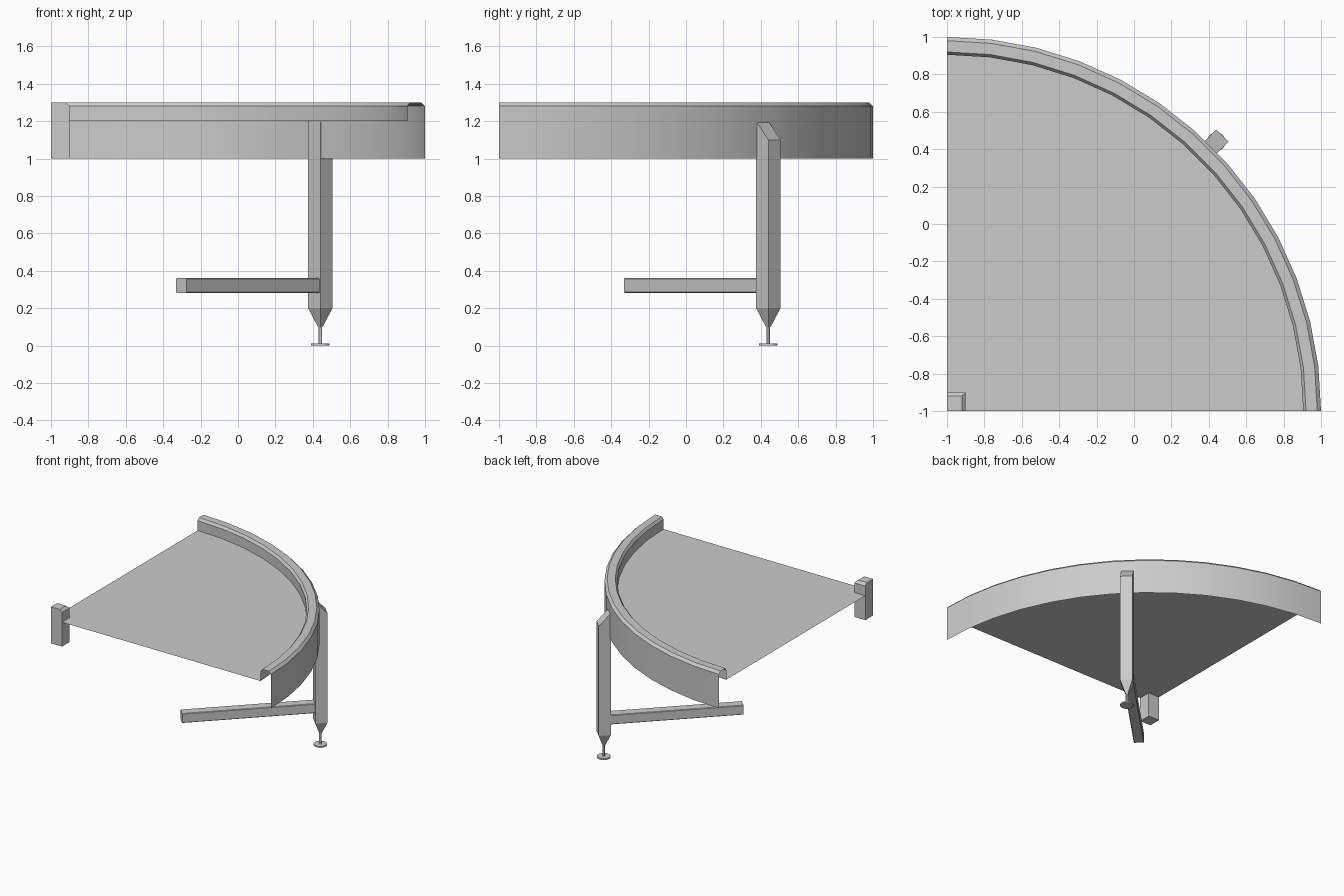
import bpy, bmesh
from math import sin, cos, pi, sqrt
from mathutils import Vector, Matrix

if "Cube" in bpy.data.objects:
    bpy.data.objects.remove(bpy.data.objects["Cube"])

SEGS = 13                       # facets in the quarter turn
CORNER = Vector((-1, -1, 0))    # centre of the bend
ANGLES = [pi / 2 * i / SEGS for i in range(SEGS + 1)]
# local +x runs from the bend centre through the leg at 45 degrees
DIAGONAL = Matrix.Translation(CORNER) @ Matrix.Rotation(pi / 4, 4, 'Z')


def make(name, verts, faces, smooth=False, matrix=None, normals=True):
    mesh = bpy.data.meshes.new(name)
    mesh.from_pydata([tuple(v) for v in verts], [], faces)
    if matrix:
        mesh.transform(matrix)
    if normals:
        bm = bmesh.new()
        bm.from_mesh(mesh)
        bmesh.ops.recalc_face_normals(bm, faces=bm.faces)
        bm.to_mesh(mesh)
        bm.free()
    ob = bpy.data.objects.new(name, mesh)
    bpy.context.collection.objects.link(ob)
    if smooth:
        bpy.ops.object.select_all(action='DESELECT')
        ob.select_set(True)
        bpy.context.view_layer.objects.active = ob
        bpy.ops.object.shade_smooth_by_angle(angle=pi / 6)
    return ob


def loft(name, rings, smooth=False, matrix=None):
    """Closed solid through equal-length rings of points."""
    n = len(rings[0])
    faces = [(k * n + i, k * n + (i + 1) % n, (k + 1) * n + (i + 1) % n, (k + 1) * n + i)
             for k in range(len(rings) - 1) for i in range(n)]
    faces += [tuple(range(n)), tuple(range((len(rings) - 1) * n, len(rings) * n))]
    return make(name, [p for r in rings for p in r], faces, smooth, matrix)


def square(cx, half, z):
    return [(cx + sx * half, sy * half, z) for sx, sy in ((-1, -1), (1, -1), (1, 1), (-1, 1))]


def circle(cx, r, z, n):
    return [(cx + r * cos(2 * pi * i / n), r * sin(2 * pi * i / n), z) for i in range(n)]


# Outer guard: folded sheet swept round the bend, open underneath and at the ends
profile = [(2.0, 1.0), (2.0, 1.28), (1.98, 1.3), (1.92, 1.3), (1.905, 1.28), (1.905, 1.2)]
n = len(profile)
verts = [CORNER + Vector((r * cos(a), r * sin(a), z)) for a in ANGLES for r, z in profile]
faces = [(k * n + i, (k + 1) * n + i, (k + 1) * n + i + 1, k * n + i + 1)
         for k in range(SEGS) for i in range(n - 1)]
make("outer_guard", verts, faces, smooth=True, normals=False)

# Belt: flat quarter disc
verts = [(-1, -1, 1.2)] + [CORNER + Vector((1.905 * cos(a), 1.905 * sin(a), 1.2)) for a in ANGLES]
make("belt", verts, [tuple(range(len(verts)))], normals=False)

# Inner corner post, chamfered on its two inward top edges
loft("inner_post", [[(-1, -1, z), (e, -1, z), (e, e, z), (-1, e, z)]
                    for z, e in ((1.0, -0.9), (1.28, -0.9), (1.3, -0.92))])

# Leg: square post with sloping top and pointed foot
LEG, HALF = 1.44 * sqrt(2), 0.046
top = [(x, y, 1.1 if x > LEG else 1.2) for x, y, z in square(LEG, HALF, 0)]
loft("leg", [square(LEG, 0.009, 0.1), square(LEG, HALF, 0.2), top], matrix=DIAGONAL)

# Adjustable foot
loft("foot_rod", [circle(LEG, 0.009, z, 12) for z in (0.01, 0.11)], True, DIAGONAL)
loft("foot_pad", [circle(LEG, r, z, 20) for r, z in ((0.05, 0), (0.05, 0.012))], True, DIAGONAL)

# Cross beam running inwards from the leg, with softened long edges
h, b, zc = 0.039, 0.004, 0.321
section = [(-h, -h + b), (-h + b, -h), (h - b, -h), (h, -h + b),
           (h, h - b), (h - b, h), (-h + b, h), (-h, h - b)]
loft("cross_beam", [[(x, y, zc + z) for y, z in section] for x in (0.986, LEG - HALF)],
     matrix=DIAGONAL)
